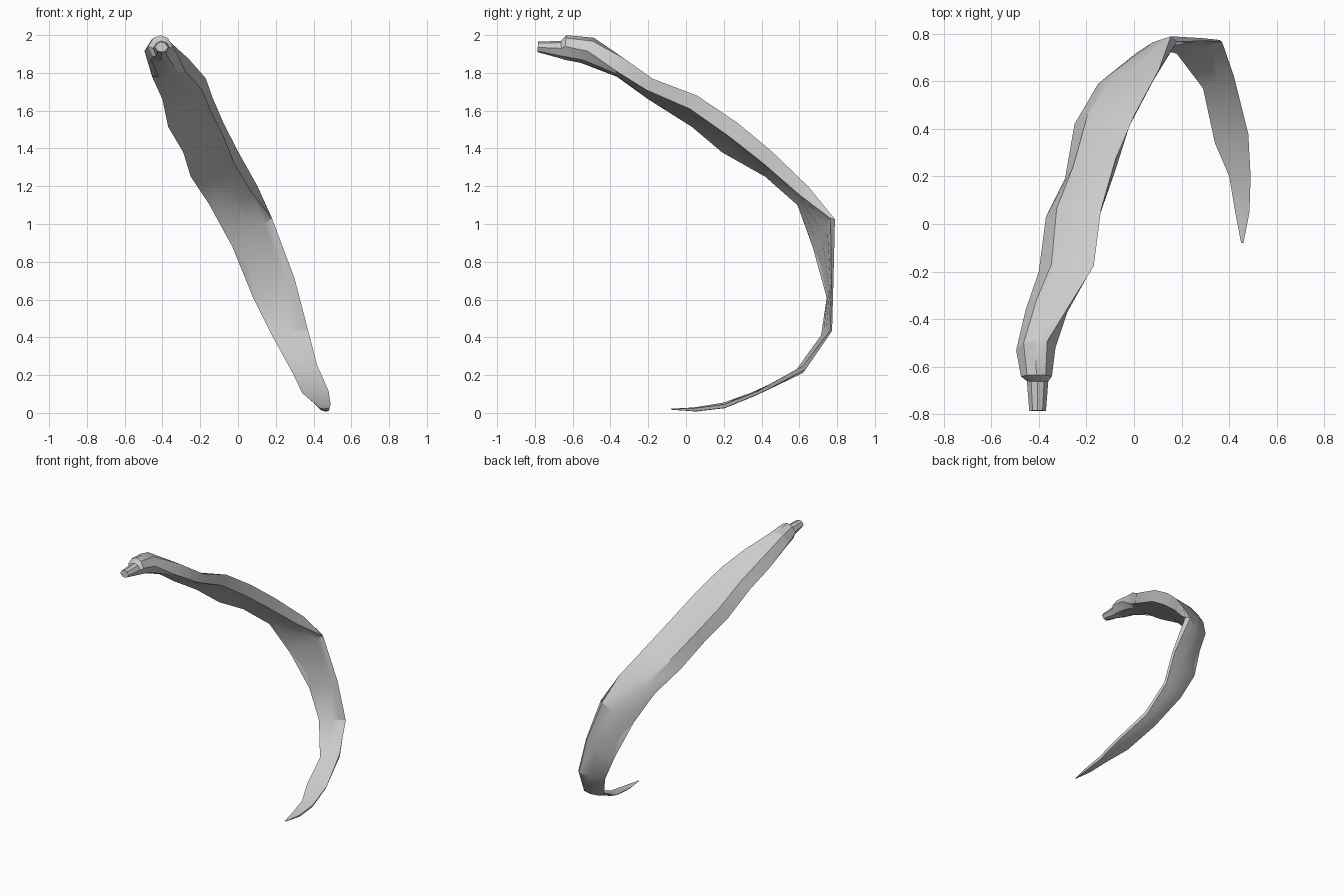
import bpy, bmesh, math
from mathutils import Vector

if "Cube" in bpy.data.objects:
    bpy.data.objects.remove(bpy.data.objects["Cube"])

# Cross-sections from stem to tip: left rim, right rim, outer bulge, inner offset
RINGS = [
    ((-.44, -.785, 1.935), (-.37, -.785, 1.935), .03, -.025),
    ((-.45, -.66, 1.93), (-.36, -.66, 1.93), .04, -.055),
    ((-.475, -.64, 1.94), (-.345, -.64, 1.94), .06, -.07),
    ((-.495, -.53, 1.915), (-.33, -.52, 1.915), .08, -.07),
    ((-.455, -.36, 1.78), (-.28, -.37, 1.81), .085, -.01),
    ((-.40, -.20, 1.66), (-.19, -.21, 1.71), .07, 0),
    ((-.37, .03, 1.515), (-.15, .02, 1.61), .08, 0),
    ((-.29, .19, 1.38), (-.08, .22, 1.47), .085, .005),
    ((-.25, .42, 1.25), (-.02, .41, 1.32), .08, .005),
    ((-.15, .59, 1.10), (.08, .60, 1.155), .065, .005),
    ((-.03, .67, .88), (.18, .765, 1.03), .04, 0),
    ((.08, .745, .61), (.30, .77, .71), .015, 0),
    ((.18, .715, .41), (.37, .765, .44), .015, 0),
    ((.29, .57, .21), (.42, .62, .25), .03, .005),
    ((.34, .34, .105), (.48, .38, .115), .02, 0),
    ((.40, .20, .055), (.49, .20, .045), .025, 0),
    ((.425, .05, .03), (.485, .05, .025), .02, 0),
    ((.45, -.08, .02), (.46, -.08, .02), .003, -.003),
]

left = [Vector(r[0]) for r in RINGS]
right = [Vector(r[1]) for r in RINGS]
mid = [(a + b) / 2 for a, b in zip(left, right)]

# Outer outlines (fraction across, fraction of bulge): stem, body, tail
STEM = ((.2, .75), (.5, 1), (.8, .75))
BODY = ((.3, .85), (.65, 1), (1.15, .9))
TAIL = ((.25, .7), (.6, 1), (.95, .8))

bm = bmesh.new()
loops = []
last = len(RINGS) - 1
for i, (_, _, bulge, inner) in enumerate(RINGS):
    across = right[i] - left[i]
    along = mid[min(i + 1, last)] - mid[max(i - 1, 0)]
    out = across.cross(along).normalized()
    pts = [left[i]]
    outer = STEM if i < 4 else BODY if i < 10 else TAIL
    for f, k in outer:
        pts.append(left[i] + across * f + out * bulge * k)
    pts.append(right[i])
    for f, k in ((.8, .75), (.5, 1), (.2, .75)):
        pts.append(left[i] + across * f + out * inner * k)
    loops.append([bm.verts.new(p) for p in pts])

# Skin the sections and close both ends
for a, b in zip(loops, loops[1:]):
    for j in range(8):
        k = (j + 1) % 8
        bm.faces.new((a[j], a[k], b[k], b[j]))
bm.faces.new(loops[0])
bm.faces.new(loops[-1])
bmesh.ops.recalc_face_normals(bm, faces=bm.faces)

mesh = bpy.data.meshes.new("curved_peel")
bm.to_mesh(mesh)
bm.free()
peel = bpy.data.objects.new("curved_peel", mesh)
bpy.context.collection.objects.link(peel)
bpy.context.view_layer.objects.active = peel
peel.select_set(True)
bpy.ops.object.shade_smooth_by_angle(angle=math.radians(30))
